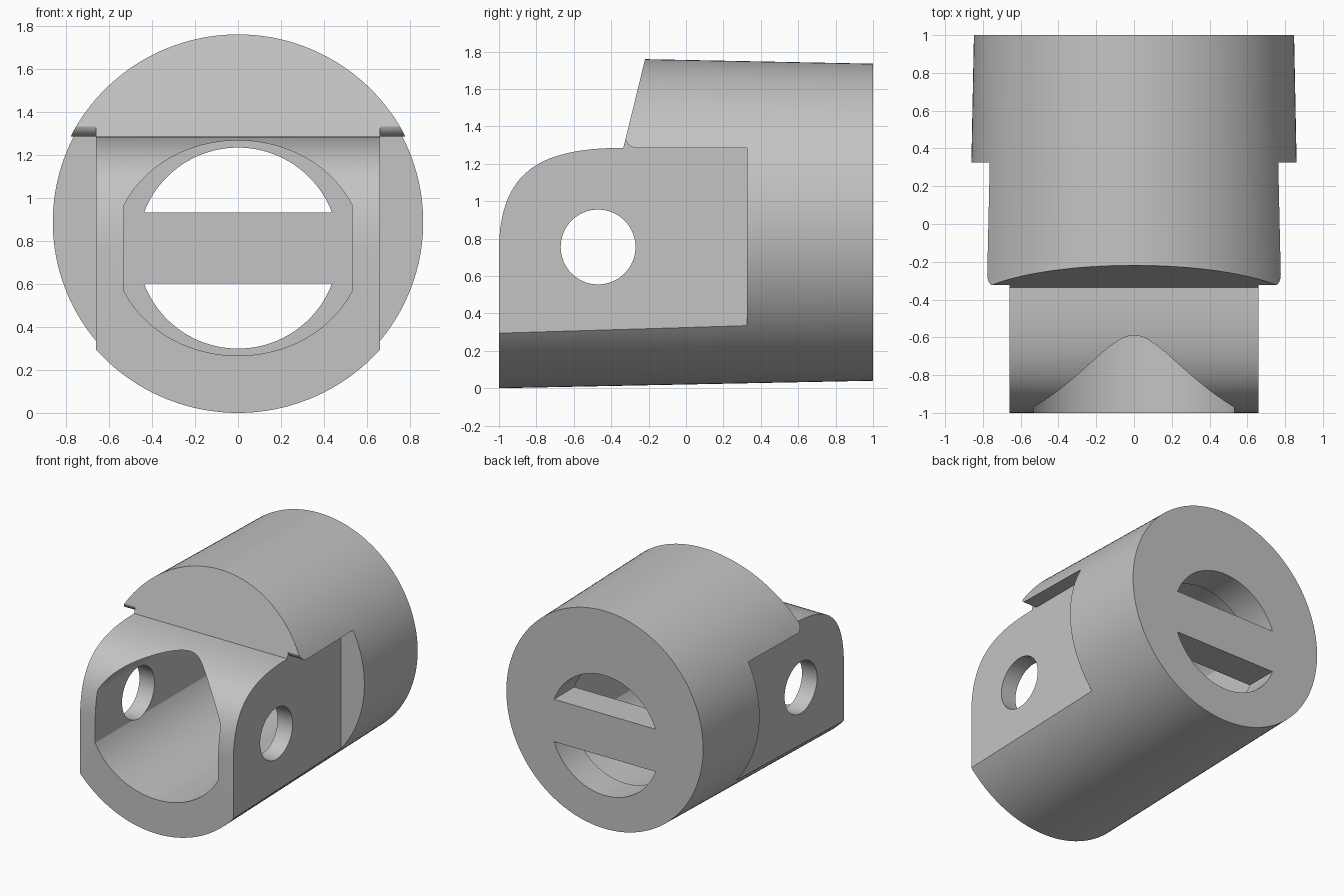
import bpy, bmesh
from math import pi, cos, sin, acos, asin, radians
from mathutils import Matrix, Vector
from mathutils.geometry import interpolate_bezier

old = bpy.data.objects.get("Cube")
if old:
    bpy.data.objects.remove(old, do_unlink=True)

grey = bpy.data.materials.new("plain grey")
grey.use_nodes = True
COLOUR = (0.55, 0.55, 0.55, 1)
grey.diffuse_color = COLOUR
grey.node_tree.nodes["Principled BSDF"].inputs["Base Color"].default_value = COLOUR


def finish(name, bm):
    bmesh.ops.recalc_face_normals(bm, faces=bm.faces)
    mesh = bpy.data.meshes.new(name)
    bm.to_mesh(mesh)
    bm.free()
    mesh.materials.append(grey)
    obj = bpy.data.objects.new(name, mesh)
    bpy.context.collection.objects.link(obj)
    return obj


def prism(name, profile, axis, start, end):
    """Extrude a profile along x (profile is y, z) or along y (profile is x, z)."""
    def place(p, d):
        return (d, p[0], p[1]) if axis == "x" else (p[0], d, p[1])
    bm = bmesh.new()
    base = bm.faces.new([bm.verts.new(place(p, start)) for p in profile])
    new = bmesh.ops.extrude_face_region(bm, geom=[base])["geom"]
    shift = Vector(place((0, 0), end - start))
    bmesh.ops.translate(bm, vec=shift, verts=[v for v in new if isinstance(v, bmesh.types.BMVert)])
    return finish(name, bm)


def arc(cx, cz, rx, rz, a, b, n):
    return [(cx + rx * cos(a + (b - a) * i / n), cz + rz * sin(a + (b - a) * i / n))
            for i in range(n + 1)]


# Tapered round body lying along y
AXIS_Z = 0.8875
bm = bmesh.new()
bmesh.ops.create_cone(bm, cap_ends=True, segments=160, radius1=0.8875, radius2=0.8475, depth=2)
bmesh.ops.transform(bm, verts=bm.verts,
                    matrix=Matrix.Translation((0, 0, AXIS_Z)) @ Matrix.Rotation(-pi / 2, 4, "X"))
body = finish("housing_body", bm)
cutters = []

# Rounded nose and sloping shoulder
SHELF = 1.285
nose = [tuple(p)[:2] for p in interpolate_bezier(
    Vector((-1.001, 0.72)), Vector((-1, 1.13)), Vector((-0.82, 1.28)), Vector((-0.36, SHELF)), 28)]
cutters.append(prism("nose_cutter", nose + [(-0.335, SHELF), (-0.16, 2.0), (-1.3, 2.0), (-1.3, 0.72)],
                     "x", -1.2, 1.2))

# Flat cheeks under the shoulder, with a rounded lip
FLAT, BACK = 0.66, 0.325
lip = arc(-0.265, SHELF + 0.06, 0.06, 0.06, -pi / 2, -pi, 8)
cheek = [(-1.3, -0.3), (BACK, -0.3), (BACK, SHELF)] + lip + [(-1.3, SHELF + 0.06)]
for side in (-1, 1):
    cutters.append(prism("cheek_cutter", cheek, "x", side * FLAT, side * 1.2))

# Main pocket: oval with flattened sides
HOLE_Z, POCKET_END = 0.766, 0.75
t = acos(0.53 / 0.578)
oval = arc(0, HOLE_Z, 0.578, 0.5, t, pi - t, 40) + arc(0, HOLE_Z, 0.578, 0.5, pi + t, 2 * pi - t, 40)
cutters.append(prism("pocket_cutter", oval, "y", -1.3, POCKET_END))

# Rear opening, split by a crossbar
R = 0.467
t = asin(0.165 / R)
for turn in (0, pi):
    cutters.append(prism("rear_slot_cutter", arc(0, HOLE_Z, R, R, t + turn, pi - t + turn, 48),
                         "y", POCKET_END - 0.15, 1.2))

# Pin hole through both cheeks
cutters.append(prism("pin_hole_cutter", arc(-0.47, 0.755, 0.2, 0.2, 0, 2 * pi, 64)[:-1], "x", -1.1, 1.1))

# Cut the body, then discard the cutters
bpy.ops.object.select_all(action="DESELECT")
bpy.context.view_layer.objects.active = body
body.select_set(True)
for cutter in cutters:
    cutter.hide_render = True
    mod = body.modifiers.new("cut", "BOOLEAN")
    mod.operation = "DIFFERENCE"
    mod.solver = "EXACT"
    mod.object = cutter
    bpy.ops.object.modifier_apply(modifier=mod.name)
    bpy.data.objects.remove(cutter, do_unlink=True)

bpy.ops.object.shade_smooth_by_angle(angle=radians(20))
